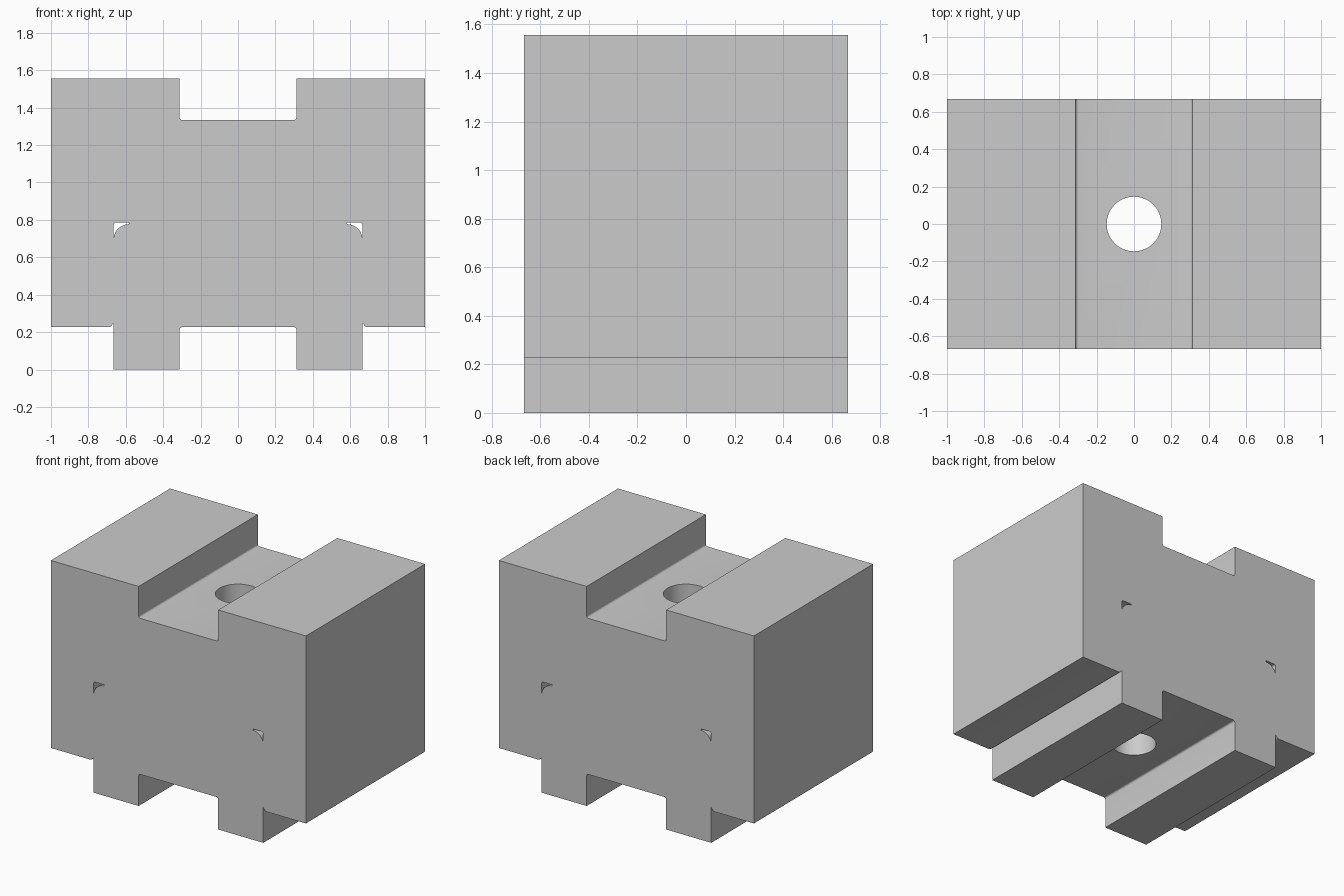
import bpy, bmesh
from math import sin, cos, radians

if "Cube" in bpy.data.objects:
    bpy.data.objects.remove(bpy.data.objects["Cube"])

DEPTH = 0.667


def arc(cx, cz, r, a0, a1, n):
    """Points on an arc in the x-z plane, angles in degrees."""
    return [(cx + r * cos(radians(a0 + (a1 - a0) * i / n)),
             cz + r * sin(radians(a0 + (a1 - a0) * i / n))) for i in range(n + 1)]


def prism(name, pts, half):
    """Extrude an x-z outline along y."""
    bm = bmesh.new()
    face = bm.faces.new([bm.verts.new((x, -half, z)) for x, z in pts])
    new = bmesh.ops.extrude_face_region(bm, geom=[face])["geom"]
    bmesh.ops.translate(bm, vec=(0, 2 * half, 0),
                        verts=[v for v in new if isinstance(v, bmesh.types.BMVert)])
    bmesh.ops.recalc_face_normals(bm, faces=bm.faces)
    mesh = bpy.data.meshes.new(name)
    bm.to_mesh(mesh)
    bm.free()
    obj = bpy.data.objects.new(name, mesh)
    bpy.context.collection.objects.link(obj)
    return obj


def cut(target, cutter):
    mod = target.modifiers.new(cutter.name, 'BOOLEAN')
    mod.operation = 'DIFFERENCE'
    mod.solver = 'EXACT'
    mod.object = cutter
    bpy.context.view_layer.objects.active = target
    bpy.ops.object.modifier_apply(modifier=mod.name)
    bpy.data.objects.remove(cutter)


# Main block: right half of the profile, mirrored
r = 0.014
half = arc(0.312 - r, 0.227 - r, r, 90, 0, 4)                # lower channel
half += [(0.312, 0), (0.665, 0), (0.665, 0.25)]              # foot rail
half += arc(0.665 + 2 * r, 0.25, 0.023, 196, 270, 4)[1:]     # relief beside rail
half += [(1, 0.227), (1, 1.556), (0.312, 1.556)]
half += arc(0.312 - r, 1.333 + r, r, 0, -90, 4)              # upper channel
block = prism("slotted_block", half + [(-x, z) for x, z in reversed(half)], DEPTH)

# Slim corner gaps running through from front to back
gap = arc(0.583, 0.695, 0.082, 0, 90, 12) + [(0.583, 0.786)]
gap += arc(0.651, 0.772, r, 90, 0, 4)
for side in (1, -1):
    cut(block, prism("corner_gap", [(side * x, z) for x, z in gap], 1))

# Vertical bolt hole
bpy.ops.mesh.primitive_cylinder_add(vertices=64, radius=0.146, depth=3, location=(0, 0, 0.8))
hole = bpy.context.object
hole.name = "bolt_hole"
cut(block, hole)

# Smooth the curved walls, keep edges crisp
bpy.ops.object.select_all(action='DESELECT')
block.select_set(True)
bpy.context.view_layer.objects.active = block
bpy.ops.object.shade_smooth_by_angle(angle=radians(20))
